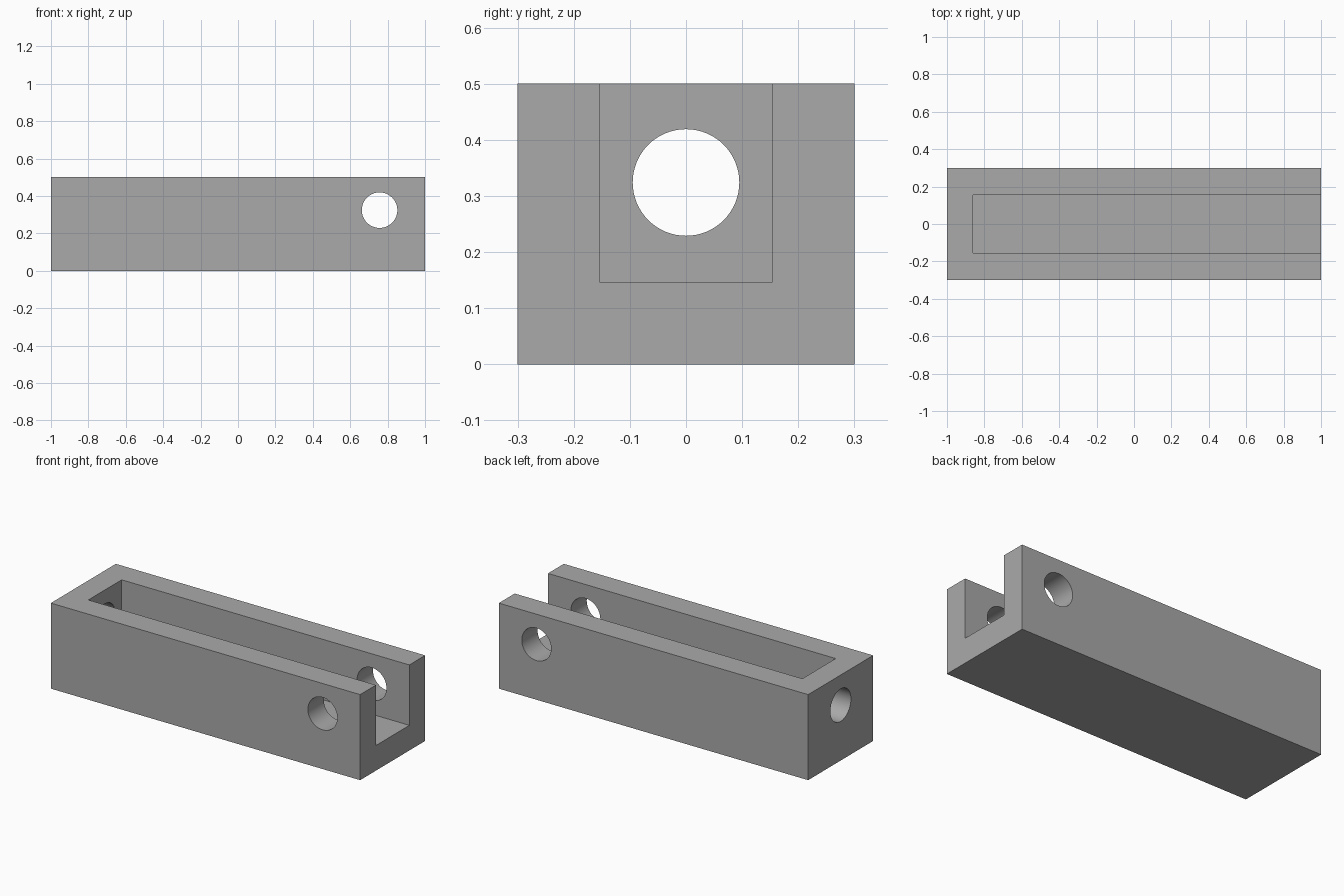
import bpy
from math import pi, radians

default = bpy.data.objects.get("Cube")
if default:
    bpy.data.objects.remove(default, do_unlink=True)

# Overall dimensions
LENGTH, WIDTH, HEIGHT = 2.0, 0.6, 0.5
SLOT_START, SLOT_HALF, SLOT_FLOOR = -0.86, 0.154, 0.147
HOLE_RADIUS, HOLE_Z, CROSS_X = 0.095, 0.324, 0.757

grey = bpy.data.materials.new("plain grey")
grey.use_nodes = True
colour = (0.4, 0.4, 0.4, 1)
grey.diffuse_color = colour
grey.node_tree.nodes["Principled BSDF"].inputs["Base Color"].default_value = colour


def box(name, low, high):
    centre = [(a + b) / 2 for a, b in zip(low, high)]
    bpy.ops.mesh.primitive_cube_add(size=1, location=centre)
    obj = bpy.context.object
    obj.name = name
    obj.scale = [b - a for a, b in zip(low, high)]
    bpy.ops.object.transform_apply(location=True, rotation=True, scale=True)
    obj.data.materials.append(grey)
    return obj


def drill(name, location, rotation, depth):
    bpy.ops.mesh.primitive_cylinder_add(vertices=64, radius=HOLE_RADIUS, depth=depth,
                                        location=location, rotation=rotation)
    obj = bpy.context.object
    obj.name = name
    obj.data.materials.append(grey)
    return obj


# Solid block
body = box("channel_block", (-LENGTH / 2, -WIDTH / 2, 0), (LENGTH / 2, WIDTH / 2, HEIGHT))

# Slot open at the top and right end, cross pin hole, end wall hole
cutters = [
    box("slot_cutter", (SLOT_START, -SLOT_HALF, SLOT_FLOOR), (LENGTH, SLOT_HALF, LENGTH)),
    drill("cross_hole_cutter", (CROSS_X, 0, HOLE_Z), (pi / 2, 0, 0), WIDTH * 2),
    drill("end_hole_cutter", (-LENGTH / 2, 0, HOLE_Z), (0, pi / 2, 0), WIDTH),
]

for cutter in cutters:
    cutter.hide_render = True
    cut = body.modifiers.new(cutter.name, "BOOLEAN")
    cut.operation = "DIFFERENCE"
    cut.solver = "EXACT"
    cut.object = cutter

bpy.ops.object.select_all(action="DESELECT")
body.select_set(True)
bpy.context.view_layer.objects.active = body
for cutter in cutters:
    bpy.ops.object.modifier_apply(modifier=cutter.name)
    bpy.data.objects.remove(cutter, do_unlink=True)

# Round bores, crisp edges
bpy.ops.object.shade_smooth_by_angle(angle=radians(30))
